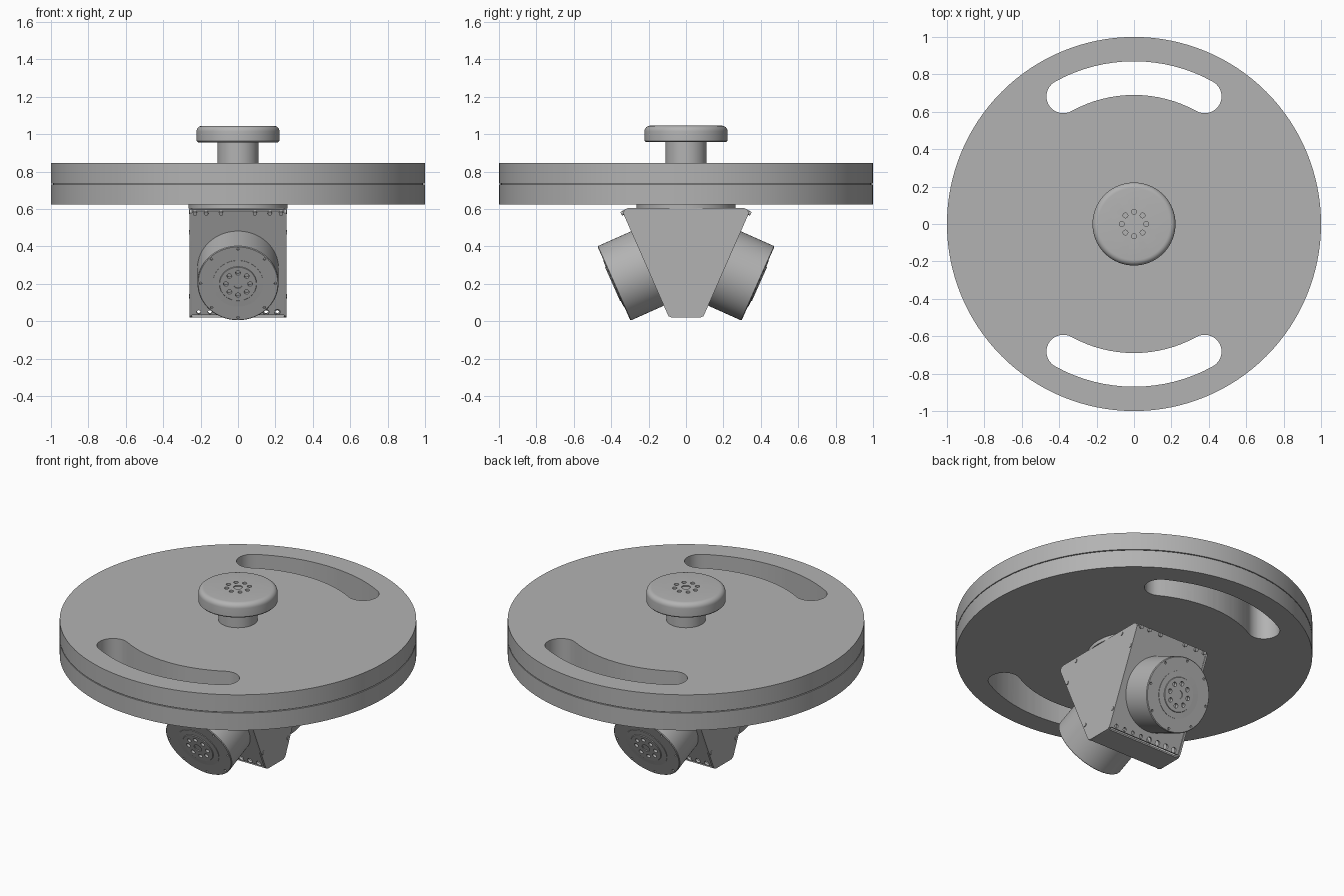
import bpy, bmesh
from math import sin, cos, tan, pi, radians
from mathutils import Matrix, Vector

cube = bpy.data.objects.get("Cube")
if cube:
    bpy.data.objects.remove(cube)

# One plain grey finish
GREY = (0.45, 0.45, 0.45, 1)
metal = bpy.data.materials.new("plain_grey")
metal.use_nodes = True
metal.diffuse_color = GREY
metal.node_tree.nodes["Principled BSDF"].inputs["Base Color"].default_value = GREY

TILT = radians(24)
MID_Z = 0.31


def finish(name, bm, matrix=Matrix()):
    """Turn a bmesh into a smooth-by-angle object."""
    bmesh.ops.recalc_face_normals(bm, faces=bm.faces)
    mesh = bpy.data.meshes.new(name)
    bm.to_mesh(mesh)
    bm.free()
    mesh.materials.append(metal)
    ob = bpy.data.objects.new(name, mesh)
    ob.matrix_world = matrix
    bpy.context.collection.objects.link(ob)
    shade(ob)
    return ob


def shade(ob):
    bpy.ops.object.select_all(action='DESELECT')
    ob.select_set(True)
    bpy.context.view_layer.objects.active = ob
    bpy.ops.object.shade_smooth_by_angle(angle=radians(30))


def lathe(bm, profile, steps=64):
    """Spin an (r, z) profile around z."""
    verts = [bm.verts.new((r, 0, z)) for r, z in profile]
    edges = [bm.edges.new(pair) for pair in zip(verts, verts[1:])]
    bmesh.ops.spin(bm, geom=verts + edges, axis=(0, 0, 1), cent=(0, 0, 0),
                   angle=2 * pi, steps=steps)
    bmesh.ops.remove_doubles(bm, verts=bm.verts, dist=0.0001)


def box(bm, size, centre):
    bmesh.ops.create_cube(bm, size=1, matrix=Matrix.Translation(centre)
                          @ Matrix.Diagonal((*size, 1)))


def peg(bm, r, depth, centre, turn=Matrix(), segments=16):
    bmesh.ops.create_cone(bm, cap_ends=True, segments=segments, radius1=r,
                          radius2=r, depth=depth,
                          matrix=Matrix.Translation(centre) @ turn)


def prism(bm, points, offset):
    """Extrude a closed outline of 3D points."""
    face = bm.faces.new([bm.verts.new(p) for p in points])
    out = bmesh.ops.extrude_face_region(bm, geom=[face])
    moved = [v for v in out["geom"] if isinstance(v, bmesh.types.BMVert)]
    bmesh.ops.translate(bm, verts=moved, vec=offset)


def ring(bm, count, radius, r, depth, y, z):
    for i in range(count):
        a = 2 * pi * i / count
        peg(bm, r, depth, (radius * sin(a), y + radius * cos(a), z))


def cut(ob, cutter_bm):
    """Subtract a bmesh given in the object's own space."""
    cutter = finish("cutter", cutter_bm, ob.matrix_world)
    cutter.hide_render = True
    mod = ob.modifiers.new("holes", 'BOOLEAN')
    mod.solver = 'EXACT'
    mod.object = cutter
    bpy.context.view_layer.update()
    graph = bpy.context.evaluated_depsgraph_get()
    ob_mesh = bpy.data.meshes.new_from_object(ob.evaluated_get(graph))
    ob.modifiers.clear()
    ob.data = ob_mesh
    bpy.data.objects.remove(cutter)
    shade(ob)


# Large double disc with a seam groove and two curved slots
bm = bmesh.new()
lathe(bm, [(0, 0.625), (1, 0.625), (1, 0.732), (0.99, 0.732), (0.99, 0.737),
           (1, 0.737), (1, 0.845), (0, 0.845)], 128)
disc = finish("slotted_disc", bm)

slots = bmesh.new()
R, HALF, SWEEP, N = 0.78, 0.09, radians(29), 16
for side in (0, pi):
    def polar(r, a):
        return Vector((r * sin(a + side), r * cos(a + side), 0.5))

    def cap(sign):
        a = sign * SWEEP
        centre = polar(R, a)
        return [centre + HALF * Vector((sin(a + side + sign * t),
                                        cos(a + side + sign * t), 0))
                for t in (pi * i / N for i in range(1, N))]
    outer = [polar(R + HALF, SWEEP * (2 * i / N - 1)) for i in range(N + 1)]
    inner = [polar(R - HALF, SWEEP * (1 - 2 * i / N)) for i in range(N + 1)]
    prism(slots, outer + cap(1) + inner + cap(-1)[::-1], (0, 0, 0.6))
cut(disc, slots)

# Top knob on its stem
bm = bmesh.new()
edge = [(0.192 + 0.03 * cos(a), 1.015 + 0.03 * sin(a))
        for a in (pi / 2 * i / 6 for i in range(7))]
lathe(bm, [(0, 0.84), (0.11, 0.84), (0.11, 0.957), (0.215, 0.957),
           (0.222, 0.964)] + edge + [(0, 1.045)], 96)
knob = finish("top_knob", bm)
holes = bmesh.new()
ring(holes, 8, 0.065, 0.013, 0.04, 0, 1.045)
peg(holes, 0.025, 0.012, (0, 0, 1.045), segments=24)
cut(knob, holes)

# Round mount under the disc
bm = bmesh.new()
peg(bm, 0.265, 0.025, (0, 0, 0.615), segments=64)
finish("round_mount", bm)

# Side plates with flat screws
half = [(0.31, 0.605), (0.328, 0.598), (0.336, 0.578),
        (0.1, 0.042), (0.092, 0.027), (0.075, 0.02)]
outline = half + [(-y, z) for y, z in reversed(half)]
lying = Matrix.Rotation(pi / 2, 4, 'Y')
for name, s in (("left", 1), ("right", -1)):
    bm = bmesh.new()
    prism(bm, [(s * 0.245, y, z) for y, z in outline], (s * 0.013, 0, 0))
    finish(name + "_side_plate", bm)
    bm = bmesh.new()
    for y, z in ((0.2, 0.585), (0.275, 0.475), (0.12, 0.135)):
        for m in (1, -1):
            peg(bm, 0.012, 0.008, (s * 0.258, m * y, z), lying)
    finish(name + "_side_screws", bm)

# Top and bottom plates of the hollow bracket
bm = bmesh.new()
box(bm, (0.49, 0.62, 0.013), (0, 0, 0.598))
finish("bracket_top", bm)
bm = bmesh.new()
box(bm, (0.49, 0.16, 0.01), (0, 0, 0.025))
finish("bracket_bottom", bm)

# Sloping panels, each carrying a motor; local z points outward, y downhill
mid_y = 0.095 + tan(TILT) * (MID_Z - 0.03)
for name, turn in (("back", 0), ("front", pi)):
    frame = (Matrix.Rotation(turn, 4, 'Z')
             @ Matrix.Translation((0, mid_y, MID_Z))
             @ Matrix.Rotation(-pi / 2 - TILT, 4, 'X'))

    bm = bmesh.new()
    box(bm, (0.49, 0.61, 0.014), (0, 0, -0.012))
    panel = finish(name + "_panel", bm, frame)
    holes = bmesh.new()
    for i in range(8):
        peg(holes, 0.016 if i < 4 else 0.011, 0.1, (-0.21 + 0.06 * i, 0.288, 0))
    cut(panel, holes)

    bm = bmesh.new()
    for x in (-0.23, -0.17, -0.09, 0.09, 0.17, 0.23):
        peg(bm, 0.011, 0.016, (x, -0.293, 0))
    finish(name + "_panel_screws", bm, frame)

    bm = bmesh.new()
    lathe(bm, [(0, -0.015), (0.217, -0.015), (0.217, 0.191), (0.213, 0.195),
               (0.135, 0.195), (0.135, 0.198), (0.1, 0.199), (0.098, 0.203),
               (0, 0.203)], 80)
    bmesh.ops.translate(bm, verts=bm.verts, vec=(0, 0.031, 0))
    motor = finish(name + "_motor", bm, frame)
    holes = bmesh.new()
    ring(holes, 8, 0.065, 0.013, 0.04, 0.031, 0.203)
    ring(holes, 8, 0.2, 0.007, 0.02, 0.031, 0.195)
    peg(holes, 0.025, 0.012, (0, 0.031, 0.203), segments=24)
    cut(motor, holes)
